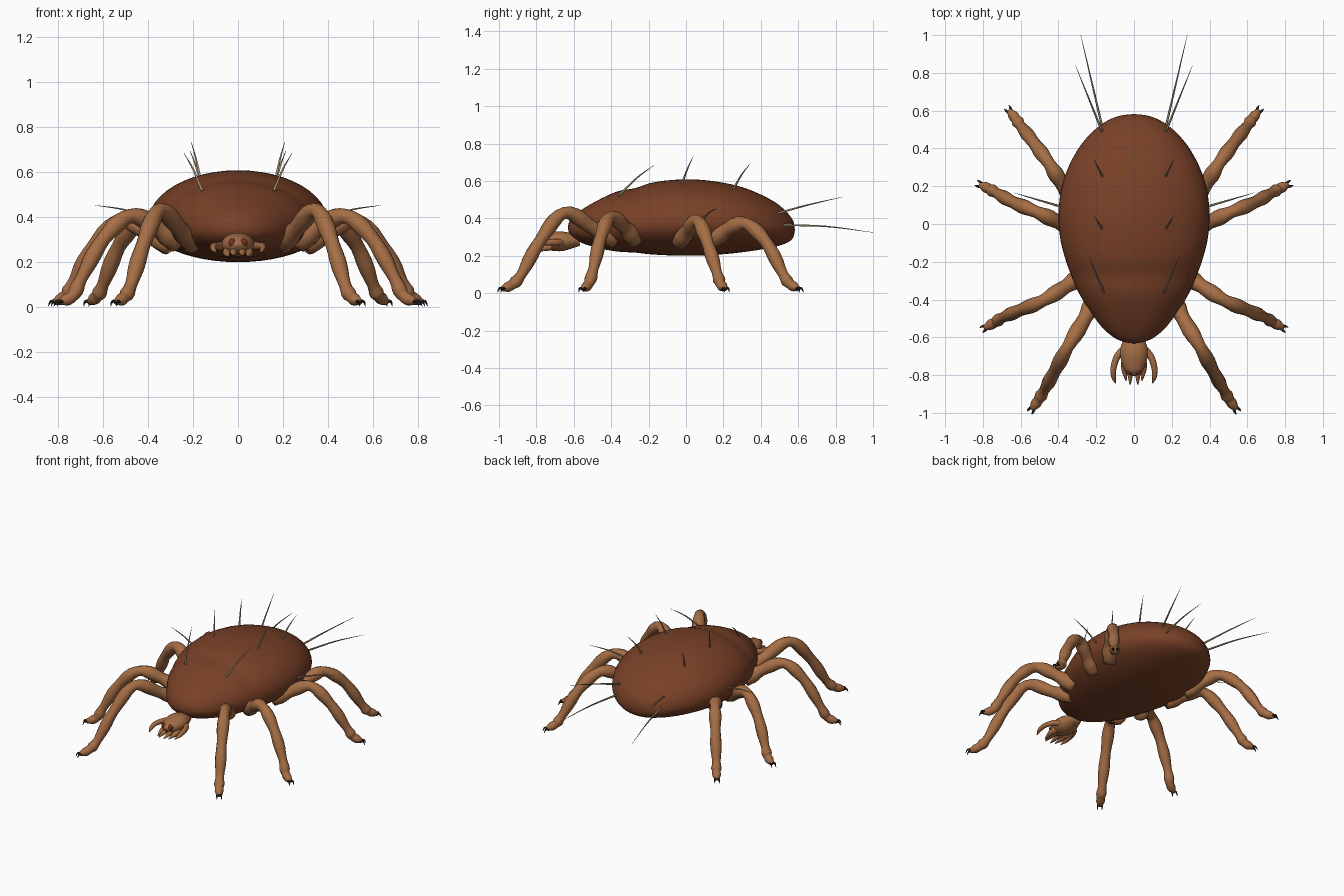
import bpy, bmesh, math
from mathutils import Vector

if "Cube" in bpy.data.objects:
    bpy.data.objects.remove(bpy.data.objects["Cube"])


def material(name, r, g, b):
    m = bpy.data.materials.new(name)
    m.use_nodes = True
    m.diffuse_color = (r, g, b, 1)
    bsdf = next(n for n in m.node_tree.nodes if n.type == "BSDF_PRINCIPLED")
    bsdf.inputs["Base Color"].default_value = (r, g, b, 1)
    bsdf.inputs["Roughness"].default_value = 0.6
    return m


BODY = material("chestnut brown", 0.19, 0.052, 0.02)
LEG = material("tan brown", 0.38, 0.155, 0.06)
EYE = material("dark red", 0.17, 0.03, 0.015)
CLAW = material("near black", 0.015, 0.011, 0.009)
HAIR = material("grey tan", 0.36, 0.28, 0.18)
SIDES = (("left", 1), ("right", -1))


def spline(points, steps):
    """Smooth interpolation of tuples; each sample comes with its fraction within a segment."""
    pts = [Vector(p) for p in points]
    pts = [2 * pts[0] - pts[1]] + pts + [2 * pts[-1] - pts[-2]]
    out = []
    for a, b, c, d in zip(pts, pts[1:], pts[2:], pts[3:]):
        for i in range(steps):
            t = i / steps
            out.append((0.5 * (2 * b + (c - a) * t + (2 * a - 5 * b + 4 * c - d) * t * t
                               + (3 * b - a - 3 * c + d) * t ** 3), t))
    return out + [(pts[-2], 0)]


def loft(name, rings, mat):
    """Skin a list of point rings and close both ends."""
    bm = bmesh.new()
    loops = [[bm.verts.new(p) for p in ring] for ring in rings]
    n = len(loops[0])
    for lo, hi in zip(loops, loops[1:]):
        for i in range(n):
            bm.faces.new((lo[i], lo[(i + 1) % n], hi[(i + 1) % n], hi[i]))
    bm.faces.new(loops[0])
    bm.faces.new(loops[-1])
    bmesh.ops.recalc_face_normals(bm, faces=bm.faces)
    me = bpy.data.meshes.new(name)
    bm.to_mesh(me)
    bm.free()
    me.materials.append(mat)
    me.polygons.foreach_set("use_smooth", [True] * len(me.polygons))
    obj = bpy.data.objects.new(name, me)
    bpy.context.collection.objects.link(obj)
    return obj


def tube(name, points, radii, mat, side=1, sides=12, steps=5, swell=0.0):
    """Tapered tube along a smooth path, optionally swelling between joints."""
    path = spline([(side * x, y, z, r) for (x, y, z), r in zip(points, radii)], steps)
    centres = [p.to_3d() for p, t in path]
    rings = []
    for i, (p, t) in enumerate(path):
        c = centres[i]
        d = (centres[min(i + 1, len(path) - 1)] - centres[max(i - 1, 0)]).normalized()
        u = d.cross(Vector((0, 0, 1)) if abs(d.z) < 0.99 else Vector((0, 1, 0))).normalized()
        v = d.cross(u)
        r = max(p.w, 0.0004) * (1 - swell / 2 + swell * math.sin(math.pi * t) ** 2)
        rings.append([c + r * (u * math.cos(a) + v * math.sin(a))
                      for a in (math.tau * k / sides for k in range(sides))])
    return loft(name, rings, mat)


def ball(name, loc, scale, mat):
    bpy.ops.mesh.primitive_uv_sphere_add(segments=20, ring_count=12, location=loc)
    obj = bpy.context.object
    obj.name = name
    obj.scale = scale
    obj.data.materials.append(mat)
    bpy.ops.object.shade_smooth()
    return obj


# Body: stations of y, half width, top, bottom
stations = [
    (-0.632, 0.005, 0.352, 0.345), (-0.622, 0.06, 0.39, 0.317), (-0.595, 0.115, 0.42, 0.29),
    (-0.54, 0.175, 0.458, 0.262), (-0.45, 0.24, 0.508, 0.237), (-0.36, 0.295, 0.546, 0.222),
    (-0.27, 0.333, 0.562, 0.217), (-0.19, 0.362, 0.589, 0.208), (-0.08, 0.39, 0.605, 0.202),
    (0.05, 0.4, 0.608, 0.201), (0.18, 0.386, 0.594, 0.207), (0.3, 0.348, 0.567, 0.219),
    (0.41, 0.287, 0.523, 0.235), (0.49, 0.218, 0.477, 0.252), (0.545, 0.145, 0.427, 0.272),
    (0.573, 0.075, 0.386, 0.298), (0.582, 0.005, 0.343, 0.337)]
rings = []
for s, t in spline(stations, 4):
    y, w, top, low = s
    mid = low + 0.43 * (top - low)
    rings.append([(w * math.cos(a), y, mid + math.sin(a) * ((top - mid) if math.sin(a) > 0 else (mid - low)))
                  for a in (math.tau * k / 48 for k in range(48))])
loft("body", rings, BODY)

# Legs: joints from the hip to the foot
legs = {
    "front": [(0.2, -0.38, 0.28), (0.26, -0.5, 0.35), (0.35, -0.65, 0.43),
              (0.42, -0.78, 0.28), (0.475, -0.88, 0.1), (0.505, -0.93, 0.045), (0.54, -0.98, 0.024)],
    "second": [(0.27, -0.27, 0.28), (0.36, -0.33, 0.355), (0.48, -0.405, 0.405),
               (0.6, -0.455, 0.3), (0.695, -0.495, 0.13), (0.735, -0.52, 0.05), (0.79, -0.55, 0.024)],
    "third": [(0.3, -0.04, 0.27), (0.4, 0.01, 0.335), (0.52, 0.065, 0.385),
              (0.64, 0.115, 0.27), (0.73, 0.165, 0.11), (0.765, 0.185, 0.05), (0.815, 0.208, 0.024)],
    "rear": [(0.31, 0.13, 0.27), (0.385, 0.22, 0.34), (0.45, 0.32, 0.372),
             (0.53, 0.43, 0.27), (0.6, 0.52, 0.1), (0.625, 0.555, 0.05), (0.66, 0.6, 0.024)]}
leg_radii = [0.046, 0.042, 0.036, 0.036, 0.03, 0.03, 0.017]
for name, joints in legs.items():
    out = Vector(joints[-1]) - Vector(joints[-2])
    out.z = 0
    out.normalize()
    across = Vector((-out.y, out.x, 0))
    foot = Vector(joints[-1])
    for label, s in SIDES:
        tube(f"{label}_{name}_leg", joints, leg_radii, LEG, s, swell=0.22)
        # Paired claws
        for k in (-1, 1):
            base = foot + across * 0.009 * k
            pts = [base - out * 0.008, base + out * 0.012 + across * 0.005 * k + Vector((0, 0, 0.002)),
                   base + out * 0.024 + across * 0.006 * k - Vector((0, 0, 0.02))]
            tube(f"{label}_{name}_claw", pts, [0.008, 0.006, 0.001], CLAW, s, sides=8, steps=3)

# Head with eyes, feelers and jaws
tube("head", [(0, -0.57, 0.285), (0, -0.61, 0.282), (0, -0.67, 0.278), (0, -0.73, 0.277),
              (0, -0.78, 0.28), (0, -0.803, 0.281)],
     [0.04, 0.056, 0.074, 0.066, 0.044, 0.012], LEG, sides=20).scale.z = 0.72
head = bpy.data.objects["head"]
head.location.z = 0.278 * 0.28
for label, s in SIDES:
    ball(f"{label}_eye", (s * 0.025, -0.786, 0.287), (0.018, 0.012, 0.019), EYE)
    tube(f"{label}_feeler", [(0.05, -0.66, 0.27), (0.088, -0.7, 0.272), (0.108, -0.76, 0.27),
                             (0.108, -0.81, 0.258), (0.098, -0.842, 0.245)],
         [0.02, 0.018, 0.016, 0.012, 0.003], LEG, s, sides=10)
    tube(f"{label}_outer_jaw", [(0.045, -0.72, 0.25), (0.05, -0.77, 0.24), (0.042, -0.83, 0.228)],
         [0.022, 0.017, 0.003], LEG, s, sides=10)
    tube(f"{label}_inner_jaw", [(0.018, -0.74, 0.25), (0.02, -0.8, 0.243), (0.02, -0.85, 0.232)],
         [0.02, 0.014, 0.003], LEG, s, sides=10)

# Bristles: root, tip and bend height
bristles = [
    ((0.16, -0.36, 0.52), (0.24, -0.17, 0.685), 0.012), ((0.165, -0.03, 0.56), (0.208, 0.04, 0.735), 0.01),
    ((0.163, 0.245, 0.54), (0.213, 0.345, 0.695), 0.012), ((0.165, 0.48, 0.425), (0.31, 0.84, 0.515), 0.004),
    ((0.165, 0.5, 0.365), (0.282, 1.0, 0.325), 0.012), ((0.38, 0.09, 0.395), (0.635, 0.165, 0.453), 0.01)]
for i, (root, tip, bend) in enumerate(bristles):
    mid = (Vector(root) + Vector(tip)) / 2 + Vector((0, 0, bend))
    for label, s in SIDES:
        tube(f"{label}_bristle_{i + 1}", [root, mid, tip], [0.0065, 0.0042, 0.0008], HAIR, s, sides=6, steps=5)
